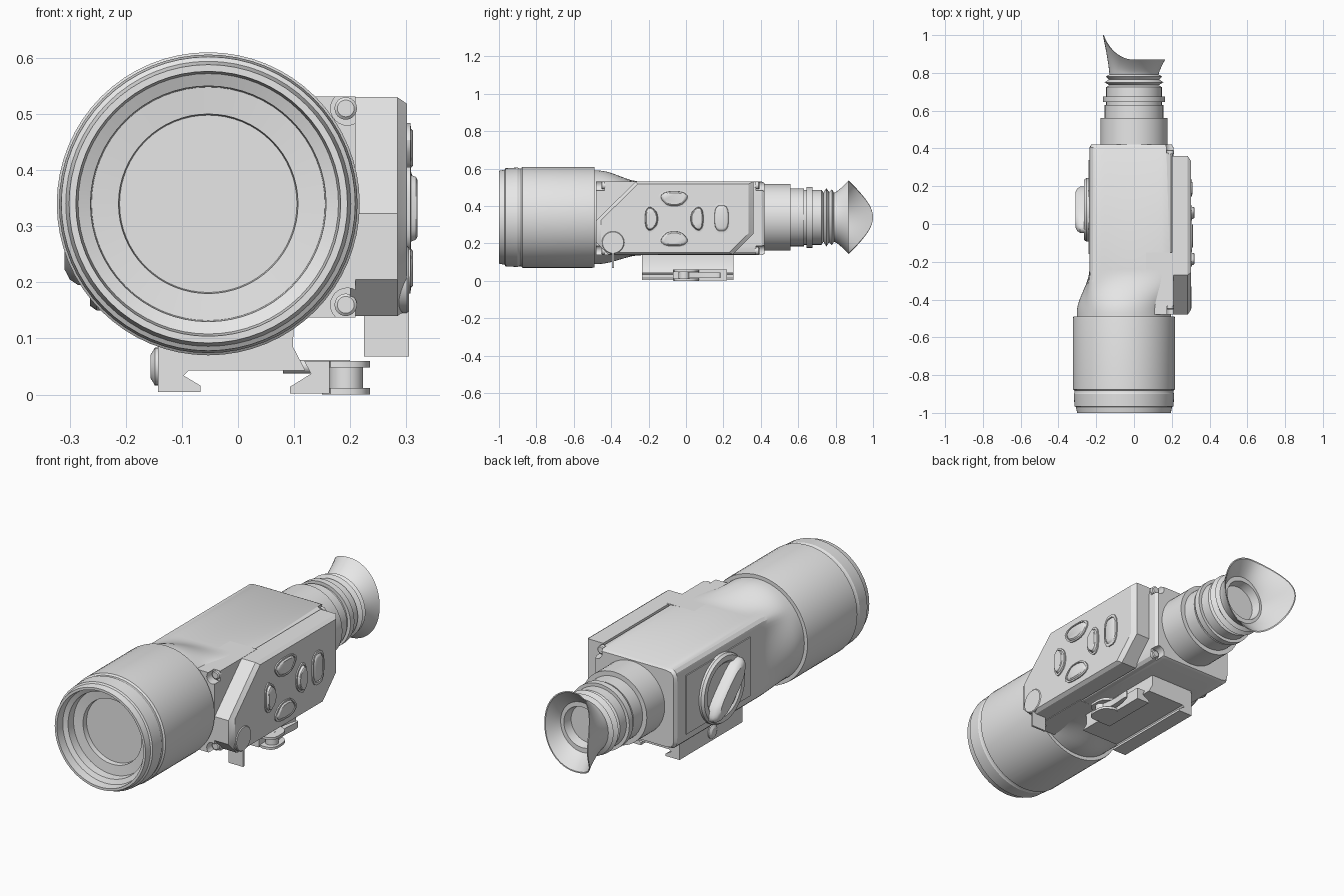
import bpy, bmesh, math
from mathutils import Vector

if "Cube" in bpy.data.objects:
    bpy.data.objects.remove(bpy.data.objects["Cube"])

grey = bpy.data.materials.new("light_grey")
grey.diffuse_color = (0.8, 0.8, 0.8, 1)
grey.use_nodes = True
grey.node_tree.nodes["Principled BSDF"].inputs["Base Color"].default_value = grey.diffuse_color
CX, CZ = -0.053, 0.34      # front lens axis
TAU = 2 * math.pi


def loft(name, rings, mirror_caps=True):
    """Skin a list of equal-length point rings and cap both ends."""
    bm = bmesh.new()
    vs = [[bm.verts.new(p) for p in r] for r in rings]
    n = len(vs[0])
    for a, b in zip(vs, vs[1:]):
        for i in range(n):
            bm.faces.new((a[i], a[(i + 1) % n], b[(i + 1) % n], b[i]))
    if mirror_caps:
        bm.faces.new(vs[0])
        bm.faces.new(vs[-1])
    bmesh.ops.recalc_face_normals(bm, faces=bm.faces)
    me = bpy.data.meshes.new(name)
    bm.to_mesh(me)
    bm.free()
    me.materials.append(grey)
    ob = bpy.data.objects.new(name, me)
    bpy.context.collection.objects.link(ob)
    return ob


def lathe_y(name, cx, cz, profile, n=64):
    """Turned part about a y axis; profile is (radius, y)."""
    return loft(name, [[(cx + r * math.cos(TAU * i / n), y, cz + r * math.sin(TAU * i / n))
                        for i in range(n)] for r, y in profile])


def stack_x(name, pts, layers, c=(0, 0)):
    """Outline in (y, z) about c, stacked along x; layers are (x, scale)."""
    return loft(name, [[(x, c[0] + y * s, c[1] + z * s) for y, z in pts] for x, s in layers])


def prism_y(name, pts, y0, y1):
    return loft(name, [[(x, y, z) for x, z in pts] for y in (y0, y1)])


def prism_z(name, pts, z0, z1):
    return loft(name, [[(x, y, z) for x, y in pts] for z in (z0, z1)])


def rect(a0, a1, b0, b1):
    return [(a0, b0), (a1, b0), (a1, b1), (a0, b1)]


def circle(r, n=40, c=(0, 0)):
    return [(c[0] + r * math.cos(TAU * i / n), c[1] + r * math.sin(TAU * i / n)) for i in range(n)]


def soften(pts, k=2):
    """Round the corners of an outline."""
    for _ in range(k):
        out = []
        for p, q in zip(pts, pts[1:] + pts[:1]):
            p, q = Vector(p), Vector(q)
            out += [tuple(p.lerp(q, .22)), tuple(p.lerp(q, .78))]
        pts = out
    return pts


def cut(ob, cutter):
    m = ob.modifiers.new("cut", 'BOOLEAN')
    m.operation, m.solver, m.object = 'DIFFERENCE', 'EXACT', cutter
    dg = bpy.context.evaluated_depsgraph_get()
    me = bpy.data.meshes.new_from_object(ob.evaluated_get(dg))
    ob.modifiers.clear()
    ob.data = me
    bpy.data.objects.remove(cutter)


# Front objective barrel with recessed lens
lathe_y("objective_barrel", CX, CZ, [
    (.24, -.49), (.268, -.49), (.27, -.5), (.27, -.875), (.262, -.882), (.262, -.892),
    (.266, -.9), (.262, -.965), (.254, -.97), (.248, -1), (.236, -1), (.232, -.96),
    (.21, -.95), (.208, -.91), (.16, -.905), (.158, -.88)])

# Main housing: round at the front, blending into a rounded box
N = 96
def section(y, t, k=1.0):
    t = t * t * (3 - 2 * t)
    pts = []
    for i in range(N):
        c, s = math.cos(TAU * (i + .5) / N), math.sin(TAU * (i + .5) / N)
        box = (abs(c / .2225) ** 14 + abs(s / .197) ** 14) ** (-1 / 14) * k
        r = .25 * (1 - t) + box * t
        pts.append((CX * (1 - t) - .0135 * t + r * c, y, CZ * (1 - t) + .334 * t + r * s))
    return pts

rows = [section(-.5, 0)] + [section(-.47 + .23 * i / 10, i / 10) for i in range(11)]
rows += [section(.405, 1), section(.42, 1, .96)]
housing = loft("housing", rows)
shoulder = prism_y("housing_shoulder", rect(.06, .209, .137, .531), -.48, -.15)

# Notched right-hand corners with screws
for z in (.51, .16):
    cut(housing, lathe_y("cutter", .195, z, [(.03, .375), (.03, .5)], 24))
    cut(shoulder, lathe_y("cutter", .195, z, [(.03, -.6), (.03, -.435)], 24))
    lathe_y("rear_screw", .192, z, [(.02, .37), (.02, .388), (.015, .392)], 24)
    lathe_y("front_screw", .192, z, [(.02, -.43), (.02, -.448), (.015, -.452)], 24)

# Right control panel with chamfered outer edge
panel = [(-.36, -.195), (-.425, -.13), (-.425, -.012), (-.215, .195),
         (.415, .195), (.415, -.085), (.305, -.195)]
stack_x("control_panel", panel, [(.2, 1), (.284, 1), (.301, .94)], (-.055, .335))

# Four direction buttons around a centre, plus one long button
pad = soften([(-.055, .045), (.055, .045), (.092, .012), (.045, -.045), (-.045, -.045), (-.092, .012)])
for k, (dy, dz, top) in enumerate([(0, .107, .312), (-.122, 0, .32), (0, -.107, .312), (.122, 0, .32)]):
    a = k * math.pi / 2
    s = 1 if k % 2 == 0 else .88
    shape = [(s * (y * math.cos(a) - z * math.sin(a)), s * (y * math.sin(a) + z * math.cos(a))) for y, z in pad]
    stack_x("direction_button", shape,
            [(.295, 1), (.307, 1), (.308, .86), (.303, .84), (top - .003, .76), (top, .68)],
            (-.063 + dy, .332 + dz))
pill = soften([(-.045, -.082), (.045, -.082), (.045, .082), (-.045, .082)])
stack_x("long_button", pill, [(.295, 1), (.307, 1), (.308, .84), (.303, .82), (.309, .74), (.311, .66)], (.19, .335))

# Port cover hinge and pull tab at the panel's front lower corner
stack_x("port_cover", circle(.06), [(.22, 1), (.301, 1), (.305, .94)], (-.39, .205))
prism_y("port_cover_tab", rect(.225, .305, .068, .17), -.396, -.386)

# Left battery plate and turning knob with a slanted grip
stack_x("side_plate", rect(-.16, .34, .19, .48), [(-.22, 1), (-.241, 1)])
KC = (.075, .318)
stack_x("knob_base", circle(.168, 48), [(-.2, 1), (-.252, 1), (-.264, .95), (-.264, .8), (-.256, .74)], KC)
grip = []
for u, w in soften([(-.165, -.02), (-.1, -.05), (.1, -.05), (.165, -.02), (.165, .02), (.1, .05), (-.1, .05), (-.165, .02)]):
    grip.append(((u + w) * .7071, (-u + w) * .7071))
stack_x("knob_grip", grip, [(-.24, 1), (-.285, .98), (-.3, .9), (-.309, .76)], KC)

# Eyepiece tube, focus rings and rubber bellows
lathe_y("eyepiece", 0, CZ, [
    (.17, .4), (.178, .41), (.178, .56), (.155, .56), (.155, .63), (.147, .63), (.147, .645),
    (.163, .645), (.163, .675), (.147, .675), (.147, .725), (.13, .735), (.156, .75), (.134, .765),
    (.15, .78), (.13, .792), (.128, .81), (.1, .81), (.092, .765)])

# Eyecup: flared skirt, long on the left side
def cup(s, dr):
    pts = []
    for i in range(64):
        c, n = math.cos(TAU * i / 64), math.sin(TAU * i / 64)
        rim_y = .87 + .13 * max(0, -c) ** 2
        r = .13 + (.035 + .032 * n * n) * s ** 1.3 - dr
        pts.append((r * c, .79 + (rim_y - .79) * s, CZ + r * n))
    return pts

steps = [i / 8 for i in range(9)]
loft("eyecup", [cup(s, 0) for s in steps] + [cup(s, .006 + .016 * (1 - s)) for s in reversed(steps)], False)

# Rail mount with fixed jaw on the left
prism_y("rail_mount", [(-.143, .085), (-.143, .005), (-.067, .005), (-.067, .016), (-.097, .034),
                       (-.088, .043), (.12, .043), (.098, .085), (.1, .16), (-.14, .16)], -.235, .255)
stack_x("mount_screw", circle(.034, 24), [(-.13, 1), (-.148, 1), (-.156, .6)], (0, .05))

# Moving jaw, clamp rod and lever on the right
prism_y("moving_jaw", [(.093, .002), (.163, .002), (.163, .06), (.118, .06), (.13, .037), (.093, .014)], -.07, .22)
stack_x("clamp_rod", circle(.012, 16), [(.08, 1), (.2, 1)], (.0, .05))
for z in (.0, .048):
    prism_z("lever_plate", soften([(.15, -.07), (.235, -.06), (.235, .04), (.19, .07), (.15, .07)]), z, z + .012)
prism_z("lever_pivot", circle(.03, 24, (.193, -.01)), .006, .054)
prism_z("lever_arm", soften([(.165, -.04), (.215, -.03), (.195, .08), (.205, .18), (.19, .185), (.17, .09)]), .014, .046)

# Smooth shading with sharp edges kept
for ob in bpy.context.scene.objects:
    me = ob.data
    for p in me.polygons:
        p.use_smooth = True
    me.set_sharp_from_angle(angle=math.radians(30))
